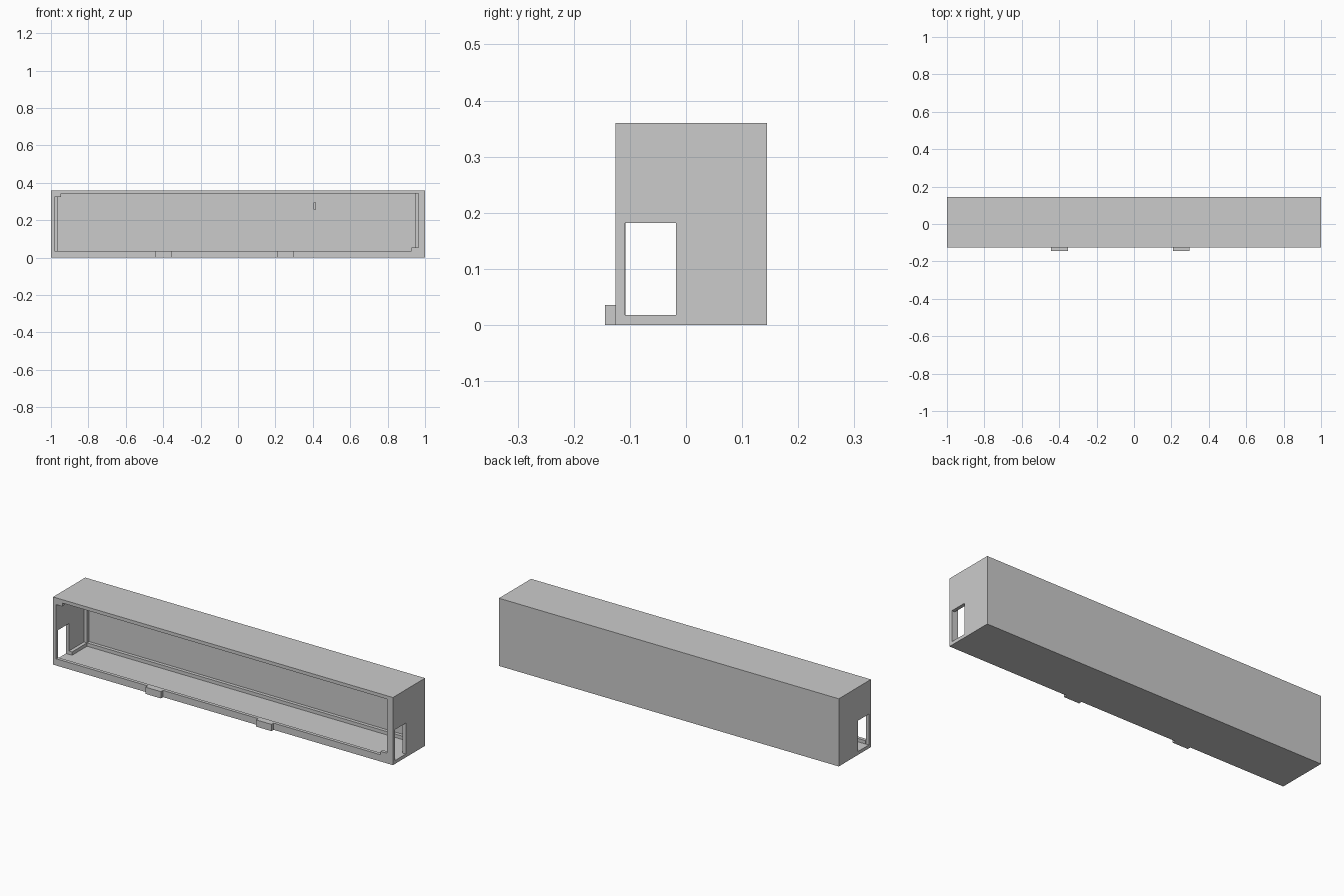
import bpy

default = bpy.data.objects.get("Cube")
if default:
    bpy.data.objects.remove(default, do_unlink=True)


def box(name, x, y, z):
    """Box from (min, max) pairs along each axis."""
    bpy.ops.mesh.primitive_cube_add(size=1)
    ob = bpy.context.object
    ob.name = name
    ob.location = [(a + b) / 2 for a, b in (x, y, z)]
    ob.scale = [b - a for a, b in (x, y, z)]
    bpy.ops.object.transform_apply(location=True, rotation=False, scale=True)
    return ob


def cut(target, cutter):
    cutter.hide_render = True
    cutter.hide_set(True)
    cutter.display_type = 'WIRE'
    mod = target.modifiers.new(cutter.name, 'BOOLEAN')
    mod.operation = 'DIFFERENCE'
    mod.solver = 'EXACT'
    mod.object = cutter
    bpy.context.view_layer.objects.active = target
    bpy.ops.object.modifier_apply(modifier=mod.name)
    bpy.data.objects.remove(cutter, do_unlink=True)


T = 0.018                      # wall thickness
FRONT, BACK, TOP = -0.126, 0.144, 0.36
IN = 1 - T                     # inner half length
CEIL = TOP - T
INNER_BACK = BACK - T

# Open-fronted housing with a window through both end walls
housing = box("housing", (-1, 1), (FRONT, BACK), (0, TOP))
cut(housing, box("cavity_cutter", (-IN, IN), (FRONT - 0.1, INNER_BACK), (T, CEIL)))
cut(housing, box("window_cutter", (-1.1, 1.1), (-0.109, -0.018), (T, 0.182)))

# Lips and corner stops around the front opening
lip = (FRONT, FRONT + T)
box("front_bottom_lip", (-IN, IN), lip, (T, 2 * T))
box("front_left_lip", (IN - T, IN), lip, (2 * T, CEIL))
box("lower_corner_stop", (IN - 3 * T, IN - T), lip, (2 * T, 3 * T))
box("upper_corner_stop", (-IN, -IN + 2 * T), lip, (CEIL - T, CEIL))

# Ledges along the inside of the back and the right end
ledge = (INNER_BACK - T, INNER_BACK)
box("back_bottom_ledge", (-IN, IN), ledge, (T, 2 * T))
box("back_right_ledge", (-IN, -IN + T), ledge, (2 * T, CEIL))
box("back_left_ledge", (IN - 2 * T, IN), ledge, (2 * T, CEIL))
box("end_floor_ledge", (-IN, -IN + T), (-0.018, INNER_BACK - T), (T, 2 * T))

# Small peg on the back wall
box("back_peg", (0.405, 0.417), ledge, (0.257, 0.294))

# Two tabs on the lower front edge
for side, x in (("right", -0.398), ("left", 0.253)):
    box("front_tab_" + side, (x - 0.045, x + 0.045), (FRONT - T, FRONT), (0, 2 * T))
